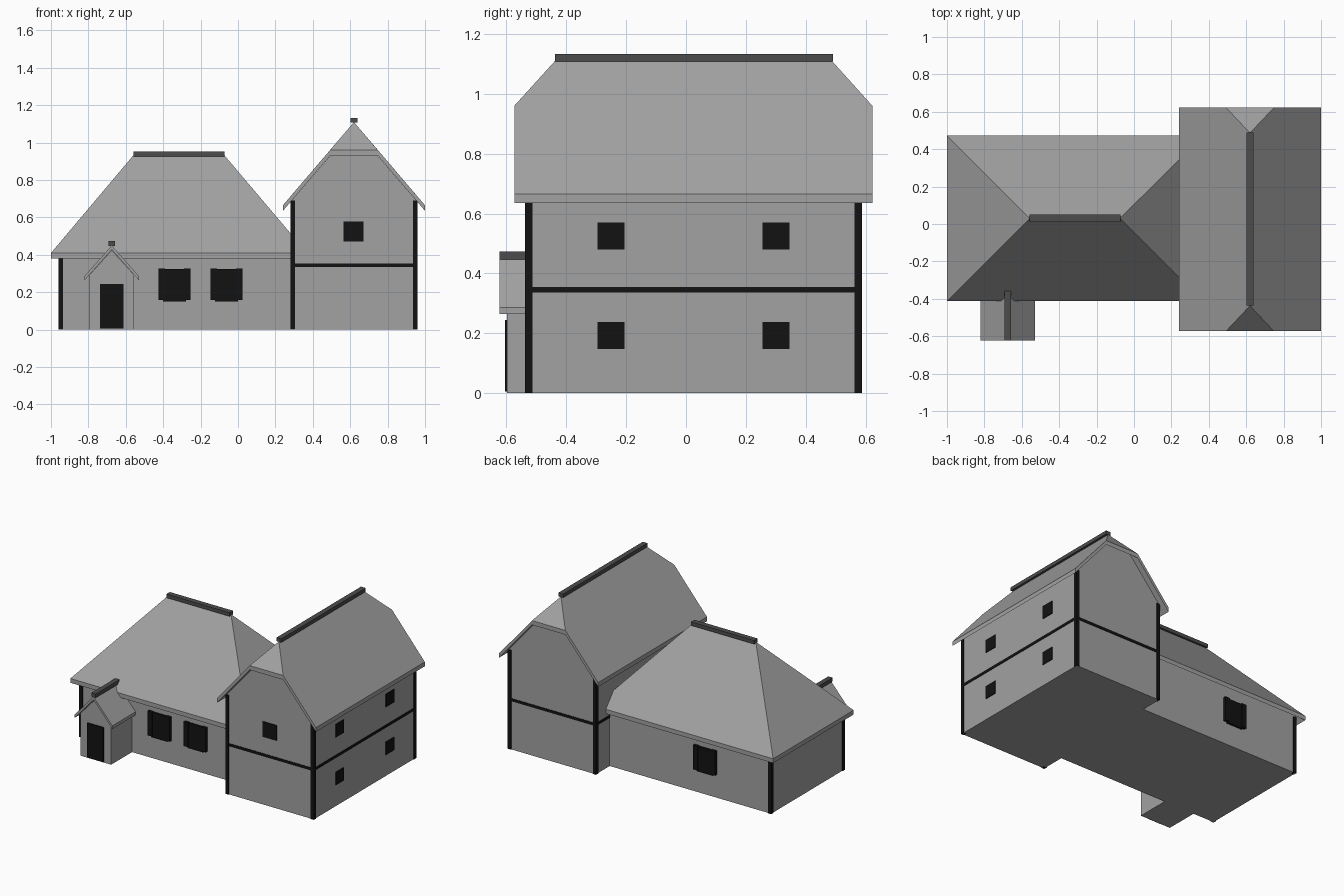
import bpy, bmesh

if "Cube" in bpy.data.objects:
    bpy.data.objects.remove(bpy.data.objects["Cube"])

def material(name, v):
    m = bpy.data.materials.new(name)
    m.diffuse_color = (v, v, v, 1)
    m.use_nodes = True
    m.node_tree.nodes["Principled BSDF"].inputs["Base Color"].default_value = m.diffuse_color
    return m

PLASTER = material("grey walls and roofs", 0.36)
RIDGE = material("dark grey ridge", 0.073)
BLACK = material("black timber and glass", 0.006)

def make(name, verts, faces, mat):
    bm = bmesh.new()
    vs = [bm.verts.new(v) for v in verts]
    for f in faces:
        bm.faces.new([vs[i] for i in f])
    bmesh.ops.recalc_face_normals(bm, faces=bm.faces[:])
    me = bpy.data.meshes.new(name)
    bm.to_mesh(me)
    bm.free()
    me.materials.append(mat)
    ob = bpy.data.objects.new(name, me)
    bpy.context.collection.objects.link(ob)
    return ob

def box(name, x, y, z, mat):
    profile = [(x[0], z[0]), (x[1], z[0]), (x[1], z[1]), (x[0], z[1])]
    return prism(name, profile, y, mat)

def prism(name, profile, y, mat):
    """Extrude an xz profile along y."""
    n = len(profile)
    verts = [(px, yy, pz) for yy in y for px, pz in profile]
    faces = [list(range(n)), list(range(n, 2 * n))]
    faces += [[i, (i + 1) % n, n + (i + 1) % n, n + i] for i in range(n)]
    return make(name, verts, faces, mat)

def shell(name, verts, faces, drop, mat):
    """Roof slab: the top faces, a lowered copy and the rim between them."""
    n = len(verts)
    allv = verts + [(a, b, c - drop) for a, b, c in verts]
    edges = [(f[i], f[(i + 1) % len(f)]) for f in faces for i in range(len(f))]
    rim = [(a, b, b + n, a + n) for a, b in edges if (b, a) not in edges]
    under = [[i + n for i in reversed(f)] for f in faces]
    return make(name, allv, list(faces) + under + rim, mat)

def posts(name, xs, ys, top, w=0.025, out=0.005):
    for i, x in enumerate(xs):
        for j, y in enumerate(ys):
            px = (x - out, x + w - out) if i == 0 else (x - w + out, x + out)
            py = (y - out, y + w - out) if j == 0 else (y - w + out, y + out)
            box(f"{name}_{i}{j}", px, py, (0, top), BLACK)

# Low wing: walls, corner posts, hipped roof, ridge
LX, LY = (-0.955, 0.33), (-0.367, 0.43)
box("low_wing_walls", LX, LY, (0, 0.42), PLASTER)
posts("low_wing_post", (LX[0],), LY, 0.40)
shell("low_wing_roof",
      [(-1, -0.412, 0.41), (0.37, -0.412, 0.41), (0.37, 0.472, 0.41), (-1, 0.472, 0.41),
       (-0.557, 0.03, 0.935), (-0.075, 0.03, 0.935)],
      [(0, 1, 5, 4), (1, 2, 5), (2, 3, 4, 5), (3, 0, 4)], 0.03, PLASTER)
box("low_wing_ridge", (-0.559, -0.073), (0.012, 0.05), (0.927, 0.952), RIDGE)

# Tall wing: gabled walls, posts, belt, half-hipped roof, ridge
TX, TY = (0.285, 0.955), (-0.533, 0.582)
prism("tall_wing_walls", [(TX[0], 0), (TX[1], 0), (TX[1], 0.688), (0.714, 0.968),
                          (0.526, 0.968), (TX[0], 0.688)], TY, PLASTER)
posts("tall_wing_post", TX, TY, 0.69)
box("tall_wing_belt", (TX[0] - 0.003, TX[1] + 0.003), (TY[0] - 0.003, TY[1] + 0.003),
    (0.336, 0.355), BLACK)
shell("tall_wing_roof",
      [(0.24, -0.573, 0.665), (0.24, 0.622, 0.665), (1, 0.622, 0.665), (1, -0.573, 0.665),
       (0.492, -0.573, 0.96), (0.748, -0.573, 0.96), (0.492, 0.622, 0.96), (0.748, 0.622, 0.96),
       (0.62, -0.437, 1.11), (0.62, 0.487, 1.11)],
      [(0, 4, 8, 9, 6, 1), (3, 2, 7, 9, 8, 5), (4, 5, 8), (7, 6, 9)], 0.03, PLASTER)
box("tall_wing_ridge", (0.602, 0.638), (-0.437, 0.49), (1.107, 1.132), RIDGE)

# Porch: gabled walls, roof, ridge, door
C = -0.675
prism("porch_walls", [(C - 0.118, 0), (C + 0.118, 0), (C + 0.118, 0.294), (C, 0.425),
                      (C - 0.118, 0.294)], (-0.597, -0.36), PLASTER)
shell("porch_roof",
      [(C - 0.145, -0.622, 0.287), (C - 0.145, -0.34, 0.287), (C, -0.622, 0.45),
       (C, -0.34, 0.45), (C + 0.145, -0.622, 0.287), (C + 0.145, -0.34, 0.287)],
      [(0, 2, 3, 1), (2, 4, 5, 3)], 0.022, PLASTER)
box("porch_ridge", (C - 0.017, C + 0.017), (-0.622, -0.34), (0.447, 0.473), RIDGE)
box("porch_door", (C - 0.062, C + 0.062), (-0.605, -0.59), (0.005, 0.245), BLACK)

# Shuttered windows of the low wing: (centre x, wall y, outward direction)
for i, (cx, wy, d) in enumerate([(-0.34, LY[0], -1), (-0.062, LY[0], -1), (-0.453, LY[1], 1)]):
    ys = sorted((wy - d * 0.01, wy + d * 0.014))
    box(f"low_window_{i}", (cx - 0.061, cx + 0.061), ys, (0.151, 0.325), BLACK)
    for s in (-1, 1):
        xs = sorted((cx + s * 0.05, cx + s * 0.085))
        yo = sorted((wy - d * 0.01, wy + d * 0.02))
        box(f"low_window_shutter_{i}_{s}", xs, yo, (0.16, 0.328), BLACK)

# Plain windows of the tall wing
box("tall_front_window", (0.564, 0.671), (TY[0] - 0.005, TY[0] + 0.01), (0.472, 0.578), BLACK)
for cy in (-0.251, 0.301):
    for z0 in (0.148, 0.48):
        box("tall_side_window", (TX[1] - 0.01, TX[1] + 0.005), (cy - 0.045, cy + 0.045),
            (z0, z0 + 0.09), BLACK)
